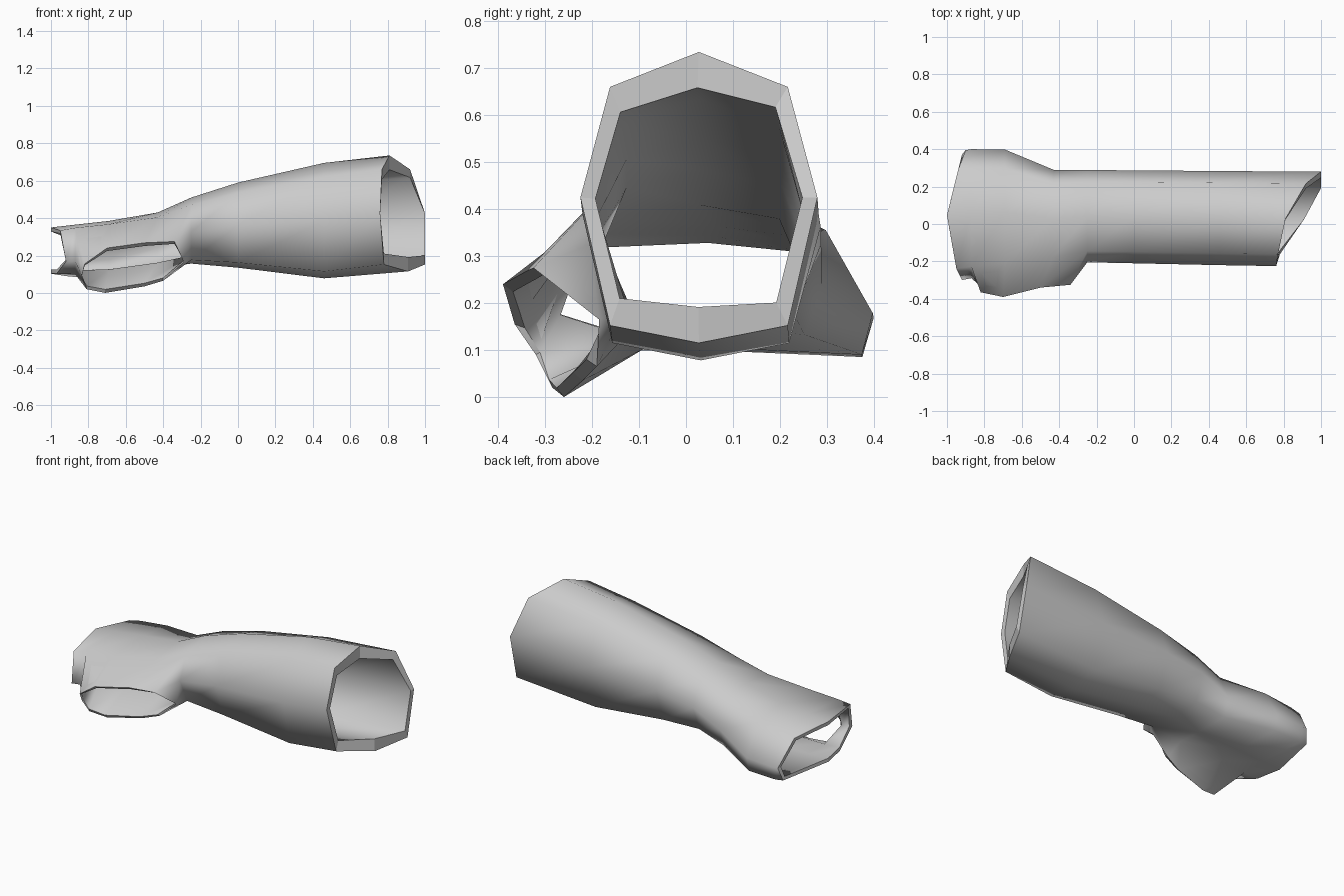
import bpy, bmesh
from mathutils import Vector

if "Cube" in bpy.data.objects:
    bpy.data.objects.remove(bpy.data.objects["Cube"])

# Cross-sections in unit (y, z) space, starting at the top and turning to the front
ARM = [(0, 1), (-.75, .76), (-1, 0), (-.75, -.88), (0, -1), (.75, -.88), (1, 0), (.75, .76)]
HAND = [(0, 1), (-.82, .88), (-1, -.4), (-.45, -.9), (0, -.9), (.93, -1), (1, -.4), (.7, .8)]

# Slanted x positions of the two open ends
ARM_END = [.81, .77, .76, .78, .91, 1.0, 1.0, .92]
HAND_END = [-1, -.95, -.92, -.97, -1, -.92, -.9, -.94]

# Rings: x, y min, y max, z min, z max, blend from arm to hand section
RINGS = [
    (ARM_END, -.225, .28, .115, .735, 0),
    (.46, -.22, .283, .078, .695, 0),
    (0, -.21, .287, .135, .59, 0),
    (-.25, -.205, .288, .155, .51, .1),
    (-.43, -.23, .29, .125, .43, .6),
    (-.69, -.27, .398, .09, .385, 1),
    (-.87, -.29, .4, .085, .365, 1),
    (HAND_END, -.3, .395, .09, .35, 1),
]
FIRST, LAST = 3, 6  # rings spanned by the thumb opening

# Thumb cuff rim, upper edge outward, lower edge back to the wrist
THUMB_RIM = [
    (-.34, -.325, .275), (-.5, -.34, .268), (-.7, -.39, .24), (-.82, -.365, .155),
    (-.835, -.32, .09), (-.81, -.285, .02), (-.71, -.26, 0), (-.5, -.22, .035),
    (-.4, -.19, .065), (-.29, -.185, .165),
]


def ring_points(x, y0, y1, z0, z1, blend):
    for k in range(8):
        s = Vector(ARM[k]).lerp(Vector(HAND[k]), blend)
        yield (x[k] if isinstance(x, list) else x,
               (y0 + y1) / 2 + s.x * (y1 - y0) / 2,
               (z0 + z1) / 2 + s.y * (z1 - z0) / 2)


# Outer skin of the sleeve, leaving the thumb gap open
bm = bmesh.new()
grid = [[bm.verts.new(p) for p in ring_points(*r)] for r in RINGS]
for i in range(len(grid) - 1):
    for k in range(8):
        if FIRST <= i < LAST and k in (1, 2):
            continue
        n = (k + 1) % 8
        bm.faces.new((grid[i][k], grid[i][n], grid[i + 1][n], grid[i + 1][k]))

# Thumb cuff bridged from the gap to its rim
gap = ([grid[i][1] for i in range(FIRST, LAST + 1)] + [grid[LAST][2]]
       + [grid[i][3] for i in range(LAST, FIRST - 1, -1)] + [grid[FIRST][2]])
rim = [bm.verts.new(p) for p in THUMB_RIM]
for a in range(len(gap)):
    b = (a + 1) % len(gap)
    bm.faces.new((gap[a], gap[b], rim[b], rim[a]))
# The bare middle vertices of the gap belong to no face
bmesh.ops.delete(bm, geom=[v for v in bm.verts if not v.link_faces], context='VERTS')
bmesh.ops.recalc_face_normals(bm, faces=bm.faces[:])
bm.normal_update()
if grid[2][0].normal.z < 0:
    bmesh.ops.reverse_faces(bm, faces=bm.faces[:])
    bm.normal_update()

# Inner lining, thicker in height toward the elbow
outer_faces = bm.faces[:]
open_edges = [e for e in bm.edges if e.is_boundary]
lining = {}
for v in bm.verts[:]:
    t = min(max((v.co.x + .4) / 1.2, 0), 1)
    n = v.normal
    lining[v] = bm.verts.new(v.co - Vector((0, n.y * .032, n.z * (.022 + .055 * t))))
for f in outer_faces:
    bm.faces.new([lining[v] for v in reversed(f.verts)])

# Flat rims joining both skins at the elbow, hand and thumb openings
rims = []
for e in open_edges:
    a, b = e.verts
    rims.append(bm.faces.new((a, b, lining[b], lining[a])))
bmesh.ops.recalc_face_normals(bm, faces=bm.faces[:])

# Smooth cloth with crisp rims
for f in bm.faces:
    f.smooth = True
for f in rims:
    for e in f.edges:
        e.smooth = False

mesh = bpy.data.meshes.new("arm_sleeve")
bm.to_mesh(mesh)
bm.free()
sleeve = bpy.data.objects.new("arm_sleeve", mesh)
bpy.context.collection.objects.link(sleeve)
